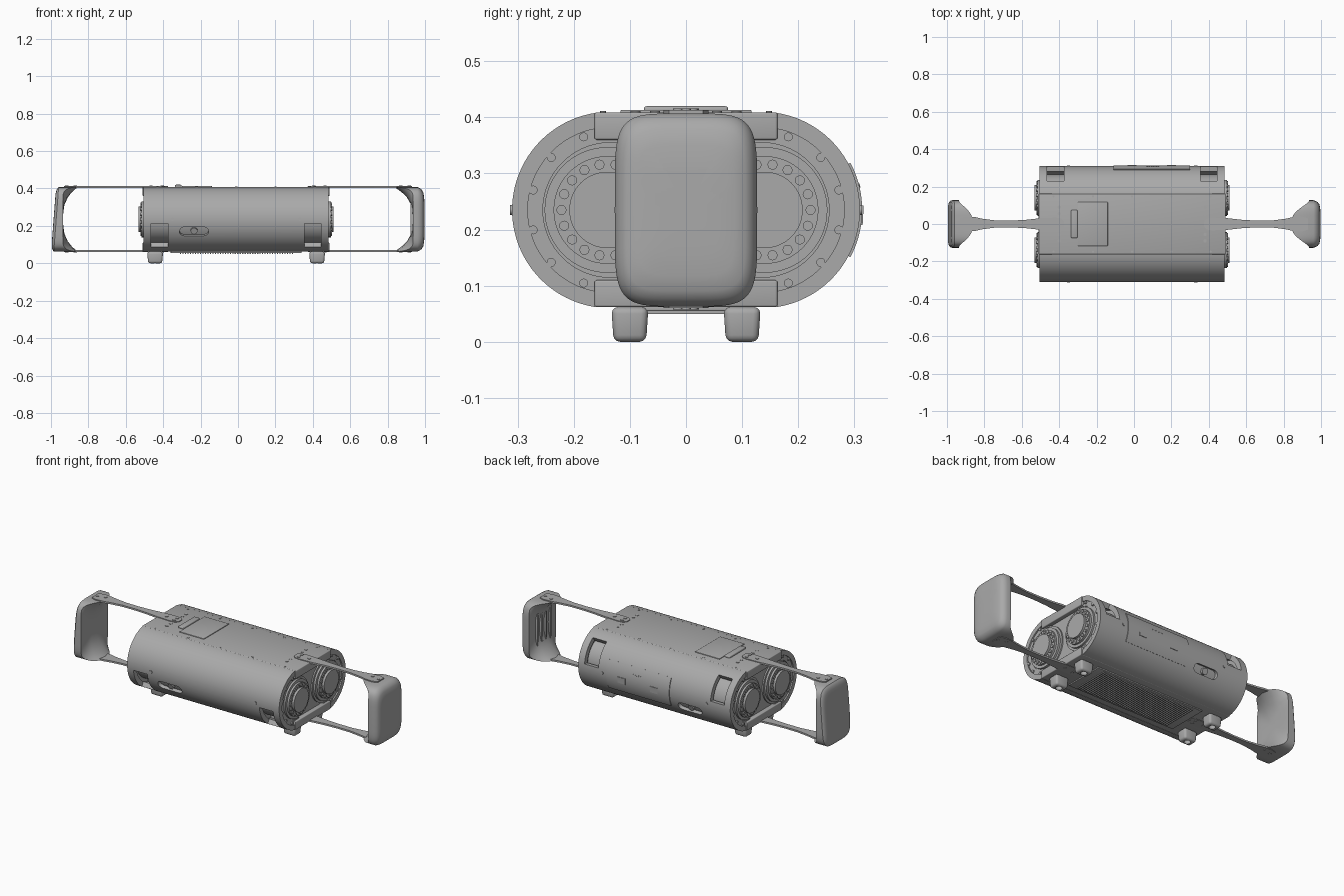
import bpy, bmesh
from math import sin, cos, pi, radians
from mathutils import Matrix, Vector

if "Cube" in bpy.data.objects:
    bpy.data.objects.remove(bpy.data.objects["Cube"])

grey = bpy.data.materials.new("plain_grey")
grey.use_nodes = True
tone = (0.4, 0.4, 0.4, 1)
grey.diffuse_color = tone
grey.node_tree.nodes["Principled BSDF"].inputs["Base Color"].default_value = tone

CX, HALF = -0.01, 0.495          # body centre and half length along x
CY, CZ, R = 0.135, 0.235, 0.175  # centre and radius of the rounded sides
ALONG_X = Matrix(((0, 0, 1, 0), (1, 0, 0, 0), (0, 1, 0, 0), (0, 0, 0, 1)))


def finish(name, bm, matrix=Matrix()):
    bm.transform(matrix)
    bmesh.ops.recalc_face_normals(bm, faces=bm.faces)
    mesh = bpy.data.meshes.new(name)
    bm.to_mesh(mesh)
    bm.free()
    mesh.materials.append(grey)
    ob = bpy.data.objects.new(name, mesh)
    bpy.context.collection.objects.link(ob)
    return ob


def bevel(bm, width, segments=3):
    bmesh.ops.bevel(bm, geom=bm.edges[:], offset=width, segments=segments,
                    affect='EDGES', profile=0.5)


def box(name, lo, hi, round_by=0):
    bm = bmesh.new()
    bmesh.ops.create_cube(bm, size=1)
    lo, hi = Vector(lo), Vector(hi)
    for v in bm.verts:
        v.co = Vector([(a + b) / 2 + c * (b - a) for a, b, c in zip(lo, hi, v.co)])
    if round_by:
        bevel(bm, round_by)
    return finish(name, bm)


def prism(name, points, a, b, matrix=Matrix()):
    """Flat outline in local xy, extruded from a to b along local z."""
    bm = bmesh.new()
    face = bm.faces.new([bm.verts.new((p[0], p[1], a)) for p in points])
    out = bmesh.ops.extrude_face_region(bm, geom=[face])
    moved = [g for g in out["geom"] if isinstance(g, bmesh.types.BMVert)]
    bmesh.ops.translate(bm, verts=moved, vec=(0, 0, b - a))
    return finish(name, bm, matrix)


def disc(name, r, a, b, matrix, sides=48):
    ring = [(r * cos(2 * pi * i / sides), r * sin(2 * pi * i / sides)) for i in range(sides)]
    return prism(name, ring, a, b, matrix)


def sector(name, side, r0, r1, a0, a1, x0, x1, steps=40):
    """Piece of a tube that lies along x around one of the side centres."""
    angles = [radians(a0 + (a1 - a0) * i / steps) for i in range(steps + 1)]
    pts = [(r1 * cos(t), r1 * sin(t)) for t in angles]
    pts += [(r0 * cos(t), r0 * sin(t)) for t in reversed(angles)]
    return prism(name, [(side * (CY + u), CZ + v) for u, v in pts], x0, x1, ALONG_X)


def pill(w, h):
    half = [(w / 2 - h / 2 + h / 2 * cos(t), h / 2 * sin(t))
            for t in [-pi / 2 + pi * i / 12 for i in range(13)]]
    return half + [(-u, -v) for u, v in half]


def radial(x, side, degrees, r=R):
    """Frame on a rounded side: local x runs along the body, local z points out."""
    t = radians(degrees)
    out = Vector((0, side * cos(t), sin(t)))
    along = Vector((1, 0, 0))
    up = out.cross(along)
    m = Matrix((along, up, out)).transposed().to_4x4()
    m.translation = Vector((x, side * CY, CZ)) + out * r
    return m


def cut(ob, cutter):
    mod = ob.modifiers.new("cut", 'BOOLEAN')
    mod.operation, mod.solver, mod.object = 'DIFFERENCE', 'EXACT', cutter
    cutter.hide_render = True
    bpy.context.view_layer.objects.active = ob
    bpy.ops.object.modifier_apply(modifier=mod.name)
    bpy.data.objects.remove(cutter)


def sensor_lenses(name, matrix):
    for u, r in ((-0.052, 0.015), (0.006, 0.018), (0.05, 0.015)):
        disc(name, r, -0.03, -0.006, matrix, 24)


# Inner core of the body
arc = [(CY + 0.155 * cos(t), 0.155 * sin(t)) for t in [-pi / 2 + pi * i / 24 for i in range(25)]]
core = [(u, CZ + v) for u, v in arc] + [(-u, CZ - v) for u, v in arc]
prism("body_core", core, CX - 0.34, CX + 0.34, ALONG_X)

# Rounded side shells with corner openings and sensor slots
for side in (-1, 1):
    shell = sector("side_shell", side, 0.147, R, -81, 81, CX - HALF, CX + HALF, 64)
    for end in (-1, 1):
        for a in (-57, 7):
            x = sorted((CX + end * 0.365, CX + end * 0.455))
            cut(shell, sector("opening", side, 0.12, 0.2, a, a + 50, *x, steps=16))
        disc("side_button", 0.009, -0.002, 0.004, radial(CX + end * 0.34, side, 0), 16)
    slot = radial(-0.235, side, -22)
    cut(shell, prism("slot", pill(0.155, 0.05), -0.025, 0.03, slot))
    sensor_lenses("side_sensor_lens", slot)

# Rear access panel with two connector sockets
panel = sector("rear_panel", 1, 0.17, 0.179, -28, 28, -0.11, 0.3, 24)
for x in (-0.01, 0.2):
    frame = radial(x, 1, -3)
    square = [(-0.035, -0.035), (0.035, -0.035), (0.035, 0.035), (-0.035, 0.035)]
    cut(panel, prism("socket_hole", square, -0.02, 0.03, frame))
    prism("rear_socket", [(u * 0.7, v * 0.5) for u, v in square], -0.02, 0.006, frame)
for i in range(6):
    disc("rear_indicator", 0.004, 0, 0.0055, radial(0.07 + i * 0.012, 1, 14), 10)

# Top and bottom decks
box("top_deck", (CX - HALF - 0.005, -0.163, 0.36), (CX + HALF + 0.005, 0.163, 0.409), 0.004)
box("bottom_deck", (CX - HALF - 0.005, -0.163, 0.062), (CX + HALF + 0.005, 0.163, 0.11), 0.004)
box("bottom_plate", (-0.36, -0.12, 0.055), (0.34, 0.12, 0.064), 0.002)
for i in range(46):
    x = -0.31 + i * 0.0133
    box("bottom_grille_slat", (x, -0.105, 0.05), (x + 0.006, 0.105, 0.057))

# Top hatch and its pull bar
box("top_hatch", (-0.3, -0.117, 0.405), (-0.14, 0.117, 0.413), 0.002)
box("hatch_bar", (-0.337, -0.075, 0.405), (-0.302, 0.075, 0.42), 0.005)

# Deck screws
for y in (-0.148, 0.148):
    for i in range(5):
        p = Matrix.Translation((CX - 0.42 + i * 0.21, y, 0.409))
        disc("deck_screw", 0.006, -0.002, 0.002, p, 10)
for end in (-1, 1):
    for y in (-0.09, -0.055, 0.055, 0.09):
        disc("deck_screw", 0.009, -0.002, 0.002,
             Matrix.Translation((CX + end * 0.39, y, 0.409)), 12)

# Drive units seen at both ends
for end in (-1, 1):
    tip = CX + end * HALF
    box("end_web", (min(tip - end * 0.02, tip - end * 0.17), -0.1, 0.1),
        (max(tip - end * 0.02, tip - end * 0.17), 0.1, 0.37))
    for side in (-1, 1):
        m = Matrix.Translation((tip, side * 0.14, CZ)) @ ALONG_X
        spans = (("drive_barrel", 0.125, -0.17, -0.012), ("drive_disc", 0.112, -0.03, 0.0),
                 ("drive_plate", 0.096, -0.03, 0.012), ("drive_hub", 0.068, -0.02, 0.026))
        for name, r, a, b in spans:
            disc(name, r, end * a, end * b, m, 64)
        sector("drive_ring", side, 0.12, 0.15, -100, 100, tip - end * 0.03, tip - end * 0.008)
        for i in range(18):
            t = 2 * pi * i / 18
            disc("drive_bolt", 0.009, 0, end * 0.017,
                 m @ Matrix.Translation((0.082 * cos(t), 0.082 * sin(t), 0)), 12)
        for a in (-72, -43, -15, 15, 43, 72):
            t = radians(a)
            spot = Matrix.Translation((side * 0.137 * cos(t), 0.137 * sin(t), 0))
            disc("ring_bolt", 0.008, -end * 0.02, -end * 0.001, m @ spot, 12)

# Feet with hollow undersides
for x in (CX - 0.433, CX + 0.433):
    for y in (-0.1, 0.1):
        bm = bmesh.new()
        bmesh.ops.create_cube(bm, size=1)
        for v in bm.verts:
            k = 1 if v.co.z > 0 else 0.88
            v.co = (x + v.co.x * 0.085 * k, y + v.co.y * 0.066 * k, 0.031 + v.co.z * 0.062)
        bevel(bm, 0.012)
        finish("foot", bm)
        foot = bpy.context.collection.objects[-1]
        cut(foot, disc("foot_hole", 0.018, -0.01, 0.025, Matrix.Translation((x, y, 0)), 24))

# Carrying straps, above and below, with screws
edge = ((0.375, 0.014), (0.39, 0.03), (0.42, 0.034), (0.5, 0.031), (0.58, 0.022), (0.66, 0.018),
        (0.74, 0.019), (0.81, 0.028), (0.85, 0.037), (0.9, 0.04), (0.93, 0.03))
for end in (-1, 1):
    outline = [(end * x, y) for x, y in edge] + [(end * x, -y) for x, y in reversed(edge)]
    for z, way in ((0.403, 1), (0.06, -1)):
        prism("strap", outline, z, z + 0.01)
        for x, y in ((0.405, 0.014), (0.405, -0.014), (0.465, 0), (0.87, 0.012), (0.915, 0)):
            face = z + 0.005 + way * 0.005
            disc("strap_screw", 0.009, -0.002, 0.003,
                 Matrix.Translation((end * x, y, face)), 12)


# Handles: a rounded pad whose inner face flares towards the straps
def handle(name, end, outer, flare):
    bm = bmesh.new()
    count, loops = 64, []
    scales = (0.2, 0.45, 0.68, 0.84, 0.92, 0.97, 1)
    for inner, order in ((False, scales), (True, scales[::-1])):
        for s in order:
            loop = []
            for i in range(count):
                c, k = cos(2 * pi * i / count), sin(2 * pi * i / count)
                y = s * 0.127 * abs(c) ** 0.42 * (1 if c > 0 else -1)
                w = s * abs(k) ** 0.36 * (1 if k > 0 else -1)
                spread = max(0, 1 - (y / 0.12) ** 2)
                x = 0.935 - flare * abs(w) ** 3 * spread if inner else outer(s, w)
                loop.append(bm.verts.new((end * x, y, CZ + 0.172 * w)))
            loops.append(loop)
    for a, b in zip(loops, loops[1:]):
        for i in range(count):
            j = (i + 1) % count
            bm.faces.new((a[i], a[j], b[j], b[i]))
    bm.faces.new(loops[0])
    bm.faces.new(loops[-1])
    return finish(name, bm)


handle("right_handle", -1, lambda s, w: 0.986 - 0.013 * w - 0.014 * s ** 14, 0.078)
left = handle("left_handle", 1, lambda s, w: 0.998 - 0.012 * s ** 4 - 0.026 * s ** 16, 0.1)

# Sensor slot and inner ribs of the left handle
slot = Matrix.Translation((0.996, 0, 0.285)) @ ALONG_X
cut(left, prism("slot", pill(0.155, 0.048), -0.016, 0.03, slot))
sensor_lenses("handle_sensor_lens", slot)
for y in (-0.06, -0.02, 0.02, 0.06):
    box("handle_rib", (0.922, y - 0.006, 0.14), (0.945, y + 0.006, 0.33), 0.002)

# Smooth shading with crisp edges
bpy.ops.object.select_all(action='DESELECT')
for ob in bpy.context.collection.objects:
    if ob.type == 'MESH':
        ob.select_set(True)
        bpy.context.view_layer.objects.active = ob
bpy.ops.object.shade_smooth_by_angle(angle=radians(32))
